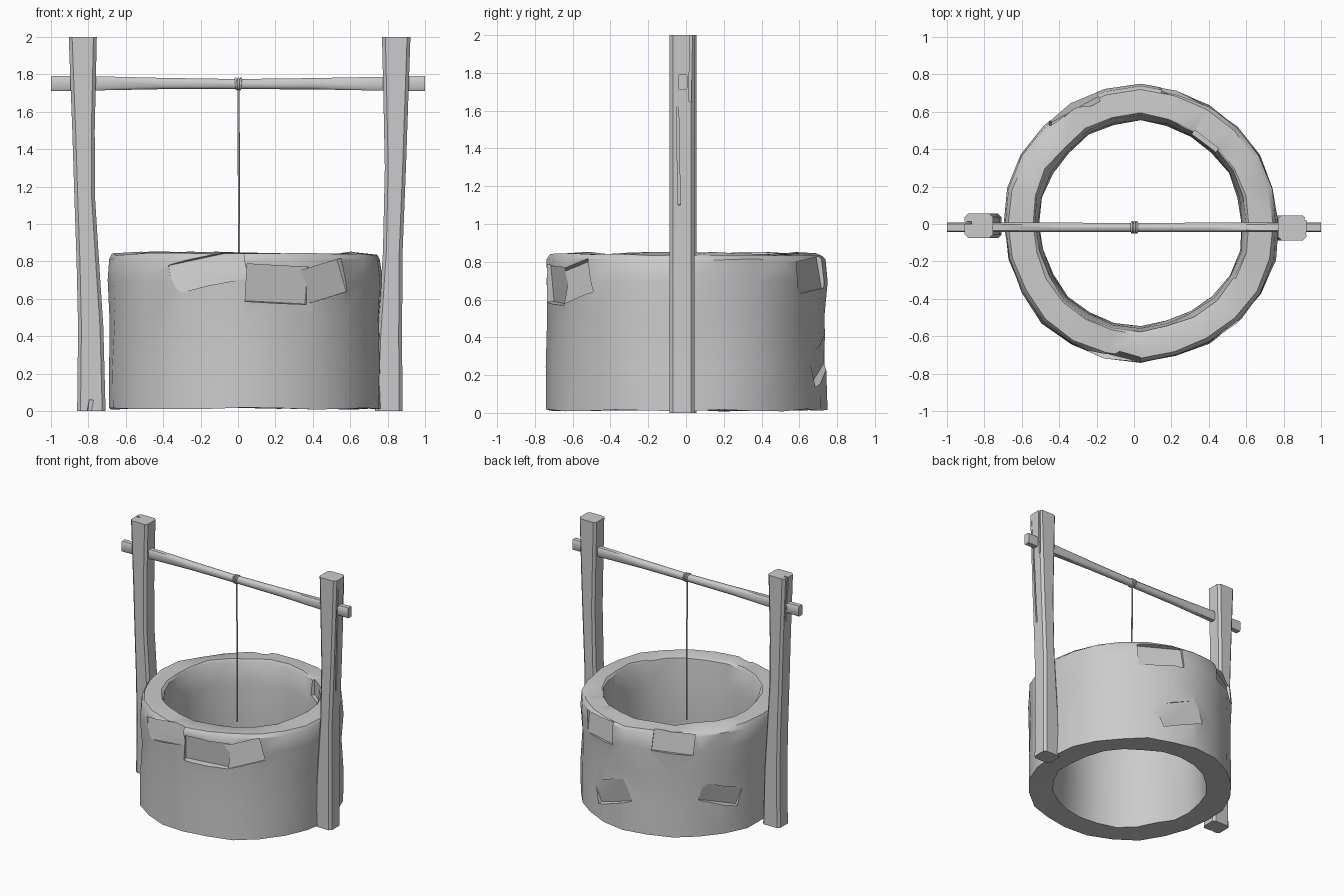
import bpy, bmesh, math, random
from mathutils import Vector, Matrix

if "Cube" in bpy.data.objects:
    bpy.data.objects.remove(bpy.data.objects["Cube"])

random.seed(4)


def finish(name, bm, angle=35):
    bmesh.ops.recalc_face_normals(bm, faces=bm.faces)
    me = bpy.data.meshes.new(name)
    bm.to_mesh(me)
    bm.free()
    ob = bpy.data.objects.new(name, me)
    bpy.context.collection.objects.link(ob)
    select(ob)
    bpy.ops.object.shade_smooth_by_angle(angle=math.radians(angle))
    return ob


def select(ob):
    bpy.ops.object.select_all(action='DESELECT')
    ob.select_set(True)
    bpy.context.view_layer.objects.active = ob


def loft(bm, rings, caps=True, closed=False):
    """Skin a list of point rings with quads."""
    vs = [[bm.verts.new(p) for p in ring] for ring in rings]
    n = len(vs[0])
    pairs = list(zip(vs, vs[1:])) + ([(vs[-1], vs[0])] if closed else [])
    for a, b in pairs:
        for i in range(n):
            j = (i + 1) % n
            bm.faces.new((a[i], a[j], b[j], b[i]))
    if caps and not closed:
        bm.faces.new(vs[0])
        bm.faces.new(vs[-1])


def carve(ob, boxes):
    """Cut boxes (centre, size, rotation in degrees xyz) out of an object."""
    for c, s, r in boxes:
        bpy.ops.mesh.primitive_cube_add(size=1, location=c,
                                        rotation=[math.radians(a) for a in r])
        cutter = bpy.context.object
        cutter.scale = s
        cutter.hide_render = True
        mod = ob.modifiers.new("chip", 'BOOLEAN')
        mod.operation, mod.solver, mod.object = 'DIFFERENCE', 'EXACT', cutter
        # keep the cut ahead of the smoothing modifier result
        select(ob)
        bpy.ops.object.modifier_apply(modifier=mod.name)
        bpy.data.objects.remove(cutter, do_unlink=True)
    select(ob)
    bpy.ops.object.shade_smooth_by_angle(angle=math.radians(35))


# Stone well ring: worn, closed wall profile swept round 24 sides
CX = 0.035
profile = [(0.737, 0.015), (0.735, 0.25), (0.728, 0.5), (0.738, 0.70), (0.732, 0.81),
           (0.71, 0.838), (0.585, 0.845), (0.572, 0.83), (0.55, 0.65), (0.545, 0.3), (0.56, 0.02)]
SEG = 24
wob = [random.uniform(-0.009, 0.009) for _ in range(SEG)]
bm = bmesh.new()
rings = []
for r, z in profile:
    ring = []
    for i in range(SEG):
        a = 2 * math.pi * i / SEG
        rr = r + wob[i] + random.uniform(-0.006, 0.006)
        zz = z + random.uniform(-0.008, 0.008)
        ring.append((CX + rr * math.cos(a), rr * math.sin(a), max(zz, 0.005)))
    rings.append(ring)
loft(bm, rings, closed=True)
wall = finish("well_wall", bm)


# Chips knocked out of the wall: angle, radius of cut plane, height, width, tall, tilts
def chip(ang, r, z, w, h, lean, roll, inside=False):
    d = -0.15 if inside else 0.15
    a = math.radians(ang)
    c = (CX + (r + d) * math.cos(a), (r + d) * math.sin(a), z)
    return c, (0.3, w, h), (roll, lean, ang)


carve(wall, [
    chip(-76, 0.685, 0.665, 0.34, 0.20, 6, -3),
    chip(-106, 0.70, 0.77, 0.42, 0.16, -10, 12),
    chip(-55, 0.70, 0.71, 0.30, 0.18, -8, 14),
    chip(68, 0.69, 0.75, 0.34, 0.17, -8, 5),
    chip(80, 0.705, 0.26, 0.35, 0.18, 8, 20),
    chip(120, 0.69, 0.78, 0.30, 0.16, -10, -6),
    chip(148, 0.70, 0.30, 0.32, 0.14, 9, -18),
    chip(52, 0.575, 0.78, 0.16, 0.13, 0, 0, True),
])


# Timber posts: chamfered squares lofted through their bends
def post(name, stations, y0, y1):
    b = bmesh.new()
    rs = []
    for z, x0, x1 in stations:
        c = 0.018
        rs.append([(x0 + c, y0, z), (x1 - c, y0, z), (x1, y0 + c, z), (x1, y1 - c, z),
                   (x1 - c, y1, z), (x0 + c, y1, z), (x0, y1 - c, z), (x0, y0 + c, z)])
    loft(b, rs)
    return finish(name, b, 50)


left = post("left_post", [(0, -0.86, -0.708), (0.45, -0.855, -0.72), (0.8, -0.863, -0.743),
                          (1.15, -0.875, -0.765), (1.5, -0.886, -0.766), (2, -0.905, -0.755)],
            -0.075, 0.055)
right = post("right_post", [(0, 0.732, 0.88), (0.4, 0.745, 0.877), (0.85, 0.775, 0.88),
                            (1.3, 0.785, 0.898), (1.65, 0.778, 0.91), (2, 0.77, 0.922)],
             -0.087, 0.045)
# Splits in the timber
carve(left, [((-0.79, -0.08, 0), (0.016, 0.05, 0.12), (0, 8, 45)),
             ((-0.9, 0.01, 1.9), (0.05, 0.012, 0.5), (2, 3, 0))])
carve(right, [((0.925, -0.045, 1.6), (0.05, 0.012, 1.0), (1, 3, 0)),
              ((0.93, 0.025, 1.85), (0.05, 0.014, 0.4), (-1, 3, 0))])

# Crossbeam: square ends, worn rounder and thinner toward the middle
bm = bmesh.new()
CY = -0.018
rings = []
for x, hy, hz, z, c in [(-1, 0.025, 0.041, 1.751, 0.25), (-0.77, 0.025, 0.038, 1.752, 0.3),
                        (-0.4, 0.025, 0.030, 1.751, 0.5), (0, 0.024, 0.027, 1.748, 0.55),
                        (0.4, 0.025, 0.030, 1.750, 0.5), (0.77, 0.025, 0.037, 1.750, 0.3),
                        (1, 0.025, 0.041, 1.751, 0.25)]:
    k = 1 - c
    pts = [(1, k), (k, 1), (-k, 1), (-1, k), (-1, -k), (-k, -1), (k, -1), (1, -k)]
    rings.append([(x, CY + hy * u, z + hz * v) for u, v in pts])
loft(bm, rings)
finish("crossbeam", bm, 50)

# Rope hanging into the well
bm = bmesh.new()
loft(bm, [[(x + 0.006 * math.cos(k * math.pi / 3), CY + 0.006 * math.sin(k * math.pi / 3), z)
           for k in range(6)] for z, x in [(1.73, 0.002), (1.2, 0.005), (0.61, 0.006)]])
finish("rope", bm, 65)

# Rope turns wound round the beam
for i, x in enumerate((-0.010, 0.002, 0.014)):
    bpy.ops.mesh.primitive_torus_add(major_segments=14, minor_segments=6, major_radius=0.029,
                                     minor_radius=0.006, location=(x, CY, 1.749),
                                     rotation=(0, math.radians(90 + 6 * (i - 1)), 0))
    bpy.context.object.name = f"rope_turn_{i + 1}"
    bpy.ops.object.shade_smooth_by_angle(angle=math.radians(65))
